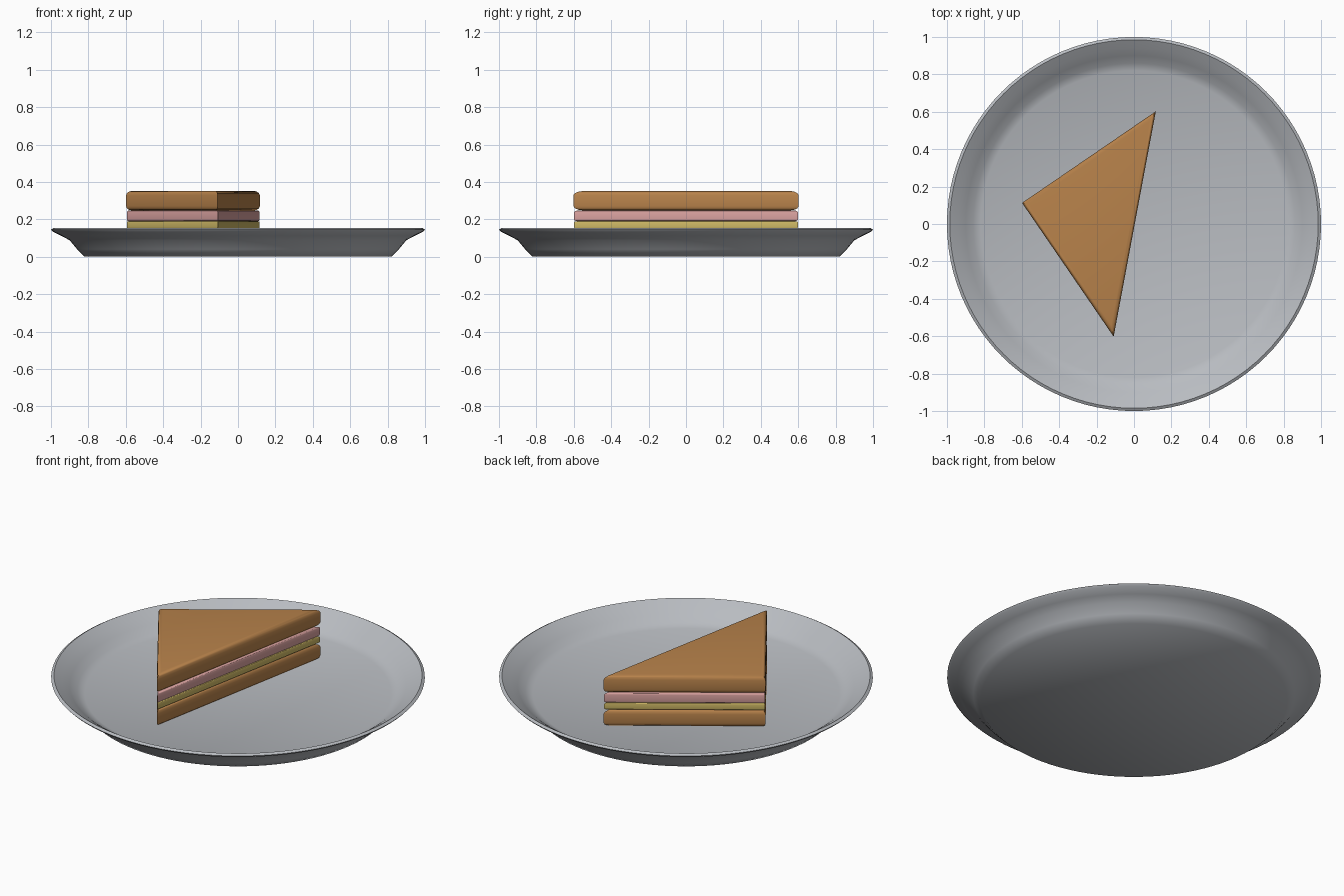
import bpy, bmesh, math

if "Cube" in bpy.data.objects:
    bpy.data.objects.remove(bpy.data.objects["Cube"])


def material(name, rgb):
    m = bpy.data.materials.new(name)
    m.diffuse_color = (*rgb, 1.0)
    m.use_nodes = True
    m.node_tree.nodes["Principled BSDF"].inputs["Base Color"].default_value = m.diffuse_color
    return m


PLATE = material("plate grey", (0.48, 0.50, 0.53))
BREAD = material("toasted bread", (0.48, 0.225, 0.07))
CHEESE = material("cheese yellow", (0.62, 0.48, 0.13))
HAM = material("ham pink", (0.70, 0.36, 0.35))


def finish(bm, name, mat, angle):
    bmesh.ops.recalc_face_normals(bm, faces=bm.faces)
    me = bpy.data.meshes.new(name)
    bm.to_mesh(me)
    bm.free()
    me.materials.append(mat)
    ob = bpy.data.objects.new(name, me)
    bpy.context.collection.objects.link(ob)
    bpy.ops.object.select_all(action='DESELECT')
    ob.select_set(True)
    bpy.context.view_layer.objects.active = ob
    bpy.ops.object.shade_smooth_by_angle(angle=math.radians(angle))
    return ob


def lathe(name, profile, mat, steps=96):
    bm = bmesh.new()
    vs = [bm.verts.new((r, 0, z)) for r, z in profile]
    es = [bm.edges.new(p) for p in zip(vs, vs[1:])]
    bmesh.ops.spin(bm, geom=vs + es, cent=(0, 0, 0), axis=(0, 0, 1),
                   angle=math.tau, steps=steps)
    bmesh.ops.remove_doubles(bm, verts=bm.verts, dist=1e-4)
    return finish(bm, name, mat, 60)


def triangle_slab(name, z0, z1, half, bevel, mat):
    """Right-angled half of a square, rounded along its top and bottom edges."""
    turn = math.radians(79.4)
    bm = bmesh.new()
    ring = [bm.verts.new((0.004 + half * math.cos(turn + k * math.pi / 2),
                          half * math.sin(turn + k * math.pi / 2), z0))
            for k in range(3)]
    face = bm.faces.new(ring)
    ext = bmesh.ops.extrude_face_region(bm, geom=[face])
    up = [v for v in ext["geom"] if isinstance(v, bmesh.types.BMVert)]
    bmesh.ops.translate(bm, verts=up, vec=(0, 0, z1 - z0))
    bmesh.ops.recalc_face_normals(bm, faces=bm.faces)
    rims = [e for e in bm.edges if abs(e.verts[0].co.z - e.verts[1].co.z) < 1e-5]
    bmesh.ops.bevel(bm, geom=rims, offset=bevel, segments=3, profile=0.5,
                    affect='EDGES')
    return finish(bm, name, mat, 35)


# Plate: underside, flared rim, then the dished inside
lathe("plate", [(0, 0), (0.82, 0), (0.86, 0.04), (0.90, 0.088), (0.945, 0.112),
                (0.99, 0.134), (1.0, 0.145), (0.985, 0.154), (0.94, 0.126),
                (0.90, 0.098), (0.86, 0.066), (0.82, 0.05), (0, 0.05)], PLATE)

# Sandwich layers, bottom to top
triangle_slab("bottom_bread", 0.05, 0.15, 0.613, 0.024, BREAD)
triangle_slab("cheese_slice", 0.15, 0.19, 0.609, 0.007, CHEESE)
triangle_slab("ham_slice", 0.19, 0.247, 0.609, 0.009, HAM)
triangle_slab("top_bread", 0.247, 0.352, 0.613, 0.024, BREAD)
